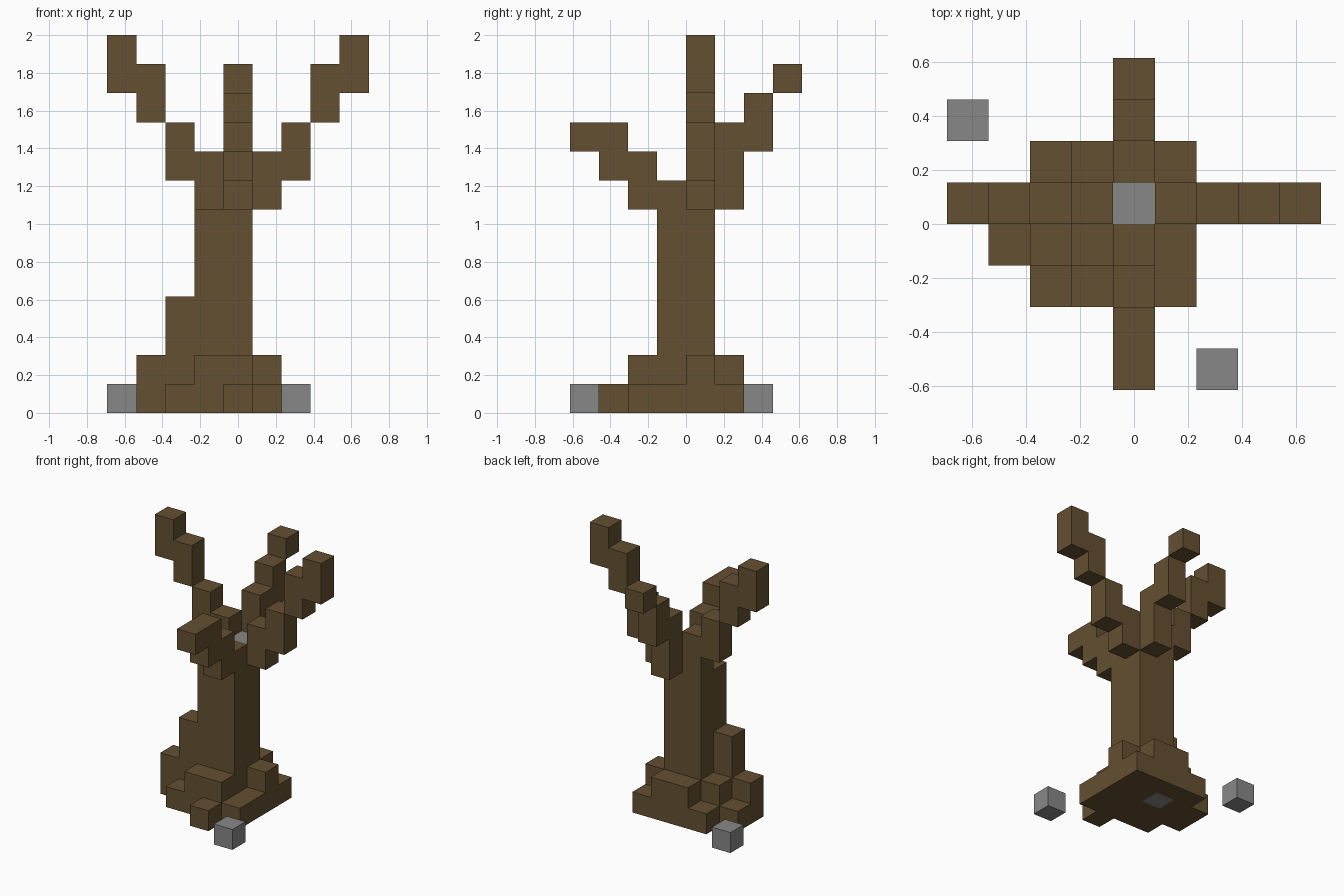
import bpy, bmesh
from mathutils import Vector

if "Cube" in bpy.data.objects:
    bpy.data.objects.remove(bpy.data.objects["Cube"], do_unlink=True)

U = 2 / 13                                  # block size
ORIGIN = Vector((-4.5, -4, 0))              # centres the 9 x 8 block footprint


def make_material(name, rgb):
    m = bpy.data.materials.new(name)
    m.use_nodes = True
    m.diffuse_color = (*rgb, 1)
    m.node_tree.nodes["Principled BSDF"].inputs["Base Color"].default_value = (*rgb, 1)
    return m


bark = make_material("bark brown", (0.13, 0.08, 0.032))
stone = make_material("stone grey", (0.242, 0.242, 0.242))


def box(x0, x1, y0, y1, z0, z1):
    """Block cells from the lower to the upper bounds (upper excluded)."""
    return {(x, y, z) for x in range(x0, x1) for y in range(y0, y1) for z in range(z0, z1)}


def column(x, y, z0, z1):
    return box(x, x + 1, y, y + 1, z0, z1)


parts = {}

# Stones: two loose on the ground, one in the crown, one under the trunk
parts["right_stone"] = (column(0, 6, 0, 1), stone)
parts["left_stone"] = (column(6, 0, 0, 1), stone)
parts["crown_stone"] = (column(4, 4, 7, 8), stone)
parts["base_stone"] = (column(3, 4, 0, 1), stone)

# Trunk, with its hollows for the set stones
trunk = box(3, 5, 3, 5, 0, 7) | column(4, 3, 7, 8)
parts["trunk"] = (trunk - parts["base_stone"][0], bark)

# Roots
parts["root_slab"] = (box(2, 6, 2, 6, 0, 1) - trunk, bark)
parts["front_root"] = (box(3, 5, 2, 3, 1, 2) | column(4, 1, 0, 1), bark)
parts["back_root"] = (box(3, 5, 5, 6, 1, 2), bark)
parts["left_root"] = (column(5, 4, 1, 2), bark)
parts["right_root"] = (column(2, 3, 1, 4) | column(2, 4, 1, 2)
                       | column(1, 3, 0, 2) | column(1, 4, 0, 1), bark)

# Side branches mirror each other about the middle column
steps = ((1, 7, 9), (2, 8, 10), (3, 10, 12), (4, 11, 13))
for name, side in (("left_branch", 1), ("right_branch", -1)):
    cells = set()
    for out, z0, z1 in steps:
        cells |= column(4 + side * out, 4, z0, z1)
    parts[name] = (cells, bark)

# Front and back branches
parts["front_branch"] = (column(4, 2, 7, 9) | column(4, 1, 8, 10) | column(4, 0, 9, 10), bark)
parts["back_branch"] = (column(4, 5, 7, 10) | column(4, 6, 9, 11) | column(4, 7, 11, 12), bark)

solid = set().union(*(cells for cells, _ in parts.values()))


def build(name, cells, mat):
    """Mesh the outward faces of a part's blocks and merge flat areas."""
    bm = bmesh.new()
    for cell in sorted(cells):
        centre = Vector(cell) + Vector((0.5, 0.5, 0.5))
        for axis in range(3):
            for sign in (-1, 1):
                n = Vector((0, 0, 0))
                n[axis] = sign
                if tuple(int(a + b) for a, b in zip(cell, n)) in solid:
                    continue
                u = Vector((0, 0, 0))
                u[(axis + 1) % 3] = 1
                v = n.cross(u)
                ring = [(u + v), (v - u), (-u - v), (u - v)]
                bm.faces.new([bm.verts.new((ORIGIN + centre + (n + r) / 2) * U) for r in ring])
    bmesh.ops.remove_doubles(bm, verts=bm.verts[:], dist=0.001)
    bmesh.ops.dissolve_limit(bm, angle_limit=0.01, verts=bm.verts[:], edges=bm.edges[:])
    mesh = bpy.data.meshes.new(name)
    bm.to_mesh(mesh)
    bm.free()
    mesh.materials.append(mat)
    bpy.context.scene.collection.objects.link(bpy.data.objects.new(name, mesh))


for part, (cells, mat) in parts.items():
    build(part, cells, mat)
